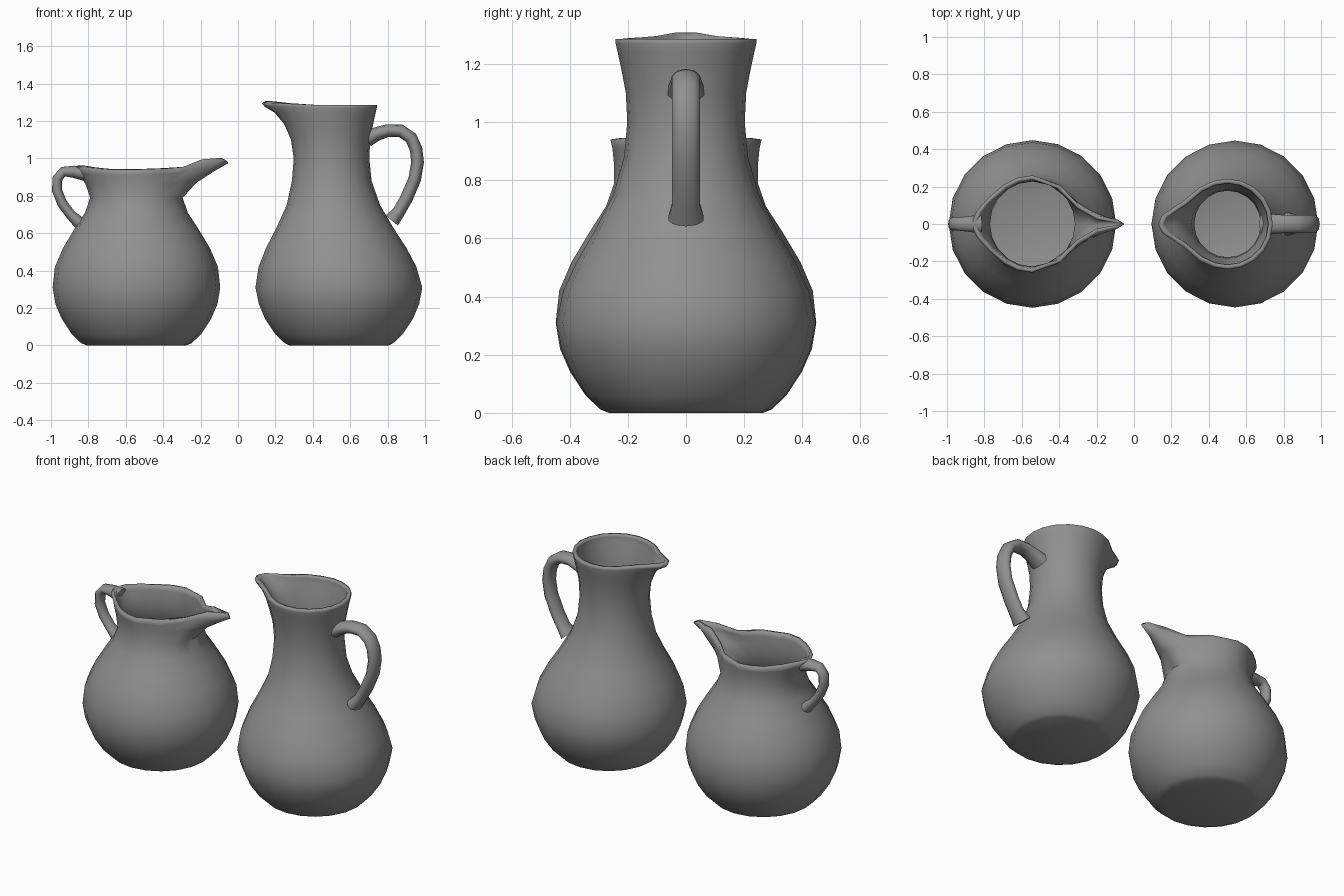
import bpy, bmesh, math
from mathutils import Vector

if "Cube" in bpy.data.objects:
    bpy.data.objects.remove(bpy.data.objects["Cube"])

SIDES = 20
clay = bpy.data.materials.new("dark_grey_clay")
clay.diffuse_color = (.28, .28, .28, 1)
clay.use_nodes = True
clay.node_tree.nodes["Principled BSDF"].inputs["Base Color"].default_value = clay.diffuse_color


def finish(name, bm, angle=50):
    me = bpy.data.meshes.new(name)
    bm.to_mesh(me)
    bm.free()
    me.materials.append(clay)
    ob = bpy.data.objects.new(name, me)
    bpy.context.collection.objects.link(ob)
    bpy.ops.object.select_all(action='DESELECT')
    ob.select_set(True)
    bpy.context.view_layer.objects.active = ob
    bpy.ops.object.shade_smooth_by_angle(angle=math.radians(angle))
    return ob


def jug_body(name, rings, rim, centre, turn, wall):
    """rings: (z, radius, pull); rim: side index -> (x, y, rise) the ring is pulled to."""
    bm = bmesh.new()
    loops = []
    for z, r, pull in rings:
        loop = []
        for i in range(SIDES):
            a = 2 * math.pi * i / SIDES
            x, y, h = r * math.cos(a), r * math.sin(a), z
            k = min(i, SIDES - i)
            if k in rim:
                tx, ty, rise = rim[k]
                ty = ty if i <= SIDES // 2 else -ty
                x += (tx - x) * pull
                y += (ty - y) * pull
                h += rise * pull
            loop.append(bm.verts.new((centre(z) + turn * x, turn * y, h)))
        loops.append(loop)
    bm.faces.new(list(reversed(loops[0])))
    for a, b in zip(loops, loops[1:]):
        for i in range(SIDES):
            j = (i + 1) % SIDES
            bm.faces.new((a[i], a[j], b[j], b[i]))
    ob = finish(name, bm)
    mod = ob.modifiers.new("wall", 'SOLIDIFY')
    mod.thickness = wall
    mod.offset = -1
    return ob


def handle(name, path, half_w, half_t, flares, sides=10):
    """Oval tube swept along a path in the xz plane."""
    bm = bmesh.new()
    pts = [Vector((x, 0, z)) for x, z in path]
    loops = []
    for n, p in enumerate(pts):
        t = (pts[min(n + 1, len(pts) - 1)] - pts[max(n - 1, 0)]).normalized()
        out = Vector((t.z, 0, -t.x))
        f = flares.get(n, 1)
        loops.append([bm.verts.new(
            p + out * half_t * f * math.cos(2 * math.pi * i / sides)
            + Vector((0, half_w * f * math.sin(2 * math.pi * i / sides), 0)))
            for i in range(sides)])
    for a, b in zip(loops, loops[1:]):
        for i in range(sides):
            j = (i + 1) % sides
            bm.faces.new((a[i], a[j], b[j], b[i]))
    bm.faces.new(loops[0])
    bm.faces.new(loops[-1])
    bmesh.ops.recalc_face_normals(bm, faces=bm.faces)
    return finish(name, bm, 60)


# Short jug: long narrow spout to the right, rim pinched towards the handle
jug_body("short_jug_body",
         [(0, .265, 0), (.012, .295, 0), (.06, .345, 0), (.14, .398, 0),
          (.22, .433, 0), (.31, .448, 0), (.42, .436, 0), (.52, .393, 0),
          (.62, .333, 0), (.71, .275, 0), (.79, .247, 0), (.86, .248, .3),
          (.91, .253, .7), (.94, .26, 1)],
         {0: (.492, 0, .035), 1: (.46, .022, .055), 2: (.35, .043, .055),
          3: (.25, .10, .015), 4: (.15, .205, .006),
          8: (-.235, .14, .008), 9: (-.295, .075, .014), 10: (-.33, 0, .012)},
         lambda z: -.543, 1, .02)
handle("short_jug_handle",
       [(-.82, .918), (-.88, .929), (-.935, .929), (-.965, .893), (-.968, .83),
        (-.94, .76), (-.895, .70), (-.848, .655)],
       .037, .027, {0: 1.4, 1: 1.2, 7: 1.25})

# Tall jug: broad blunt spout to the left, neck leaning slightly to the left
jug_body("tall_jug_body",
         [(0, .265, 0), (.012, .29, 0), (.06, .34, 0), (.14, .394, 0),
          (.22, .428, 0), (.31, .446, 0), (.42, .422, 0), (.52, .376, 0),
          (.63, .312, 0), (.75, .25, 0), (.88, .213, 0), (1.0, .202, 0),
          (1.10, .207, .06), (1.18, .222, .2), (1.24, .235, .5),
          (1.27, .242, .9), (1.285, .242, 1)],
         {0: (.372, 0, .009), 1: (.348, .05, .012), 2: (.24, .12, .008),
          3: (.15, .195, .004)},
         lambda z: .54 - .04 * min(max((z - .3) / .6, 0), 1), -1, .024)
handle("tall_jug_handle",
       [(.69, 1.105), (.74, 1.13), (.80, 1.149), (.87, 1.148), (.925, 1.11),
        (.952, 1.05), (.96, .98), (.945, .89), (.90, .785), (.86, .715), (.822, .668)],
       .051, .034, {0: 1.3, 1: 1.1, 10: 1.25})
